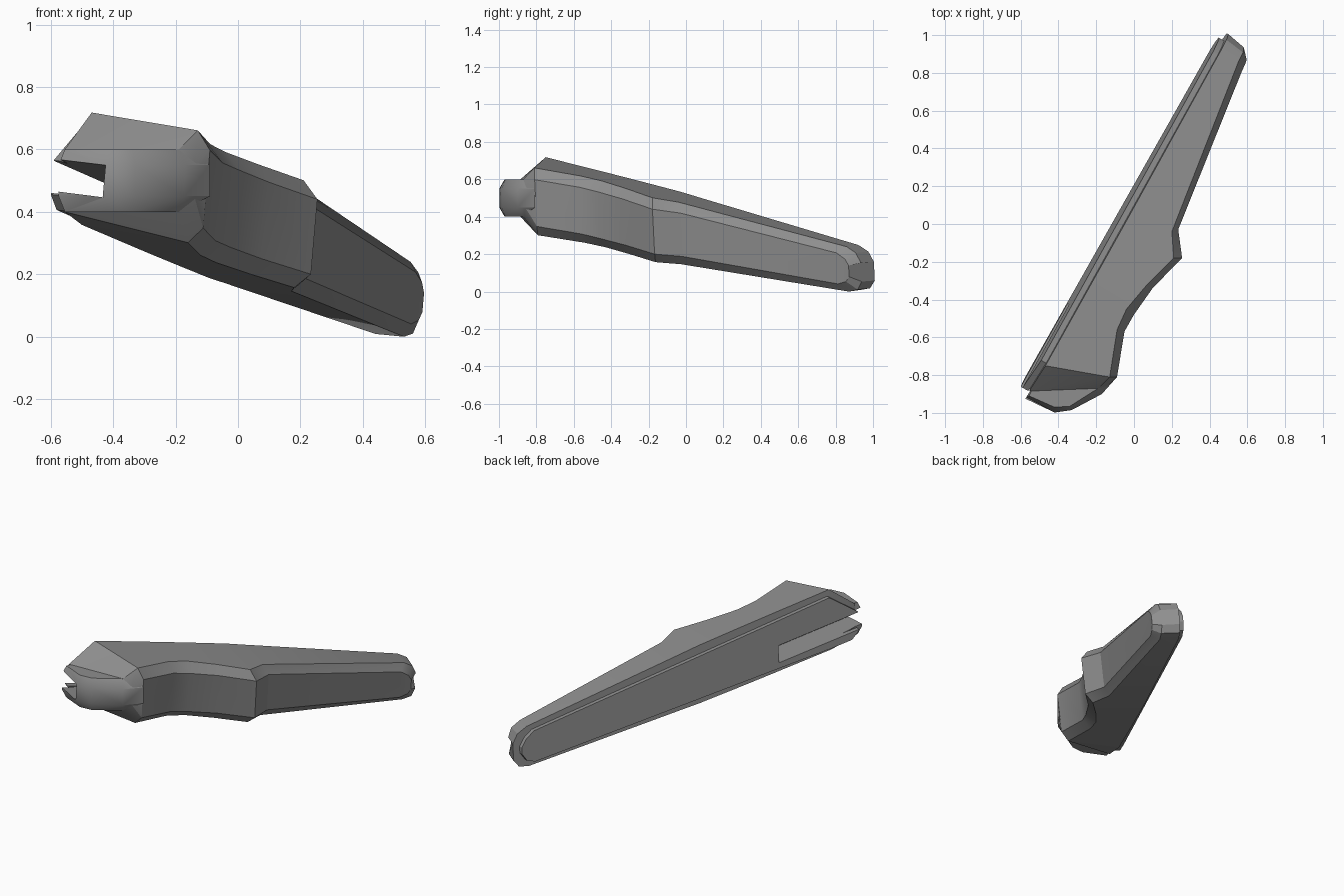
import bpy, bmesh, math
from mathutils import Vector

if "Cube" in bpy.data.objects:
    bpy.data.objects.remove(bpy.data.objects["Cube"])

grey = bpy.data.materials.new("mid grey")
grey.diffuse_color = (0.27, 0.27, 0.27, 1)
grey.use_nodes = True
grey.node_tree.nodes["Principled BSDF"].inputs["Base Color"].default_value = grey.diffuse_color


def pt(s, n, v):
    """Along the sloping handle, outward from its back plane, and up."""
    a = n + 0.1 * v
    return Vector((0.489 * s + 0.872 * a, 0.872 * s - 0.489 * a,
                   0.349 - 0.214 * s - 0.1 * (n + 0.06) + v))


def make(name, bm):
    bmesh.ops.recalc_face_normals(bm, faces=bm.faces)
    me = bpy.data.meshes.new(name)
    bm.to_mesh(me)
    bm.free()
    ob = bpy.data.objects.new(name, me)
    bpy.context.collection.objects.link(ob)
    me.materials.append(grey)
    return ob


def loft(name, rings):
    bm = bmesh.new()
    rows = [[bm.verts.new(p) for p in r] for r in rings]
    k = len(rows[0])
    for a, b in zip(rows, rows[1:]):
        for i in range(k):
            j = (i + 1) % k
            bm.faces.new((a[i], a[j], b[j], b[i]))
    bm.faces.new(rows[0])
    bm.faces.new(rows[-1])
    return make(name, bm)


def hull(name, points):
    bm = bmesh.new()
    for p in points:
        bm.verts.new(p)
    r = bmesh.ops.convex_hull(bm, input=bm.verts[:])
    junk = {g for g in r["geom_interior"] + r["geom_unused"]
            if isinstance(g, bmesh.types.BMVert)}
    bmesh.ops.delete(bm, geom=list(junk), context='VERTS')
    bmesh.ops.dissolve_limit(bm, angle_limit=0.02, verts=bm.verts[:], edges=bm.edges[:])
    return make(name, bm)


# Main body: back edge, shoulder edge and outer panel edge at each station
# (back s, shoulder s, shoulder n, panel s, panel n, half height, panel half height)
stations = [
    (-0.884, -0.77, 0.266, -0.75, 0.305, 0.18, 0.125),
    (-0.532, -0.532, 0.178, -0.521, 0.222, 0.178, 0.125),
    (-0.412, -0.412, 0.168, -0.419, 0.222, 0.177, 0.125),
    (-0.245, -0.245, 0.20, -0.248, 0.24, 0.175, 0.123),
    (-0.054, -0.054, 0.254, -0.032, 0.298, 0.172, 0.12),
    (0.063, 0.063, 0.178, 0.089, 0.207, 0.166, 0.116),
    (1.03, 1.02, 0.05, 0.98, 0.095, 0.12, 0.083),
    (1.09, 1.075, 0.05, 1.03, 0.093, 0.098, 0.06),
    (1.121, 1.10, 0.045, 1.05, 0.092, 0.05, 0.03),
]
rings = []
for sa, sb, nb, sc, nc, h, c in stations:
    rings.append([pt(sa, -0.06, h), pt(sb, nb, h), pt(sc, nc, c),
                  pt(sc, nc, -c), pt(sb, nb, -h), pt(sa, -0.06, -h)])
body = loft("handle_body", rings)

# Sloping neck between the body and the nose
neck_pts = list(rings[0])
for x, y, dz in ((-0.555, -0.885, 0.1), (-0.19, -0.87, 0.1), (-0.14, -0.86, 0.05)):
    neck_pts += [(x, y, 0.5 + dz), (x, y, 0.5 - dz)]
neck = hull("neck", neck_pts)

# Chamfered nose
nose_pts = []
for x, y in ((-0.555, -0.91), (-0.42, -0.97), (-0.34, -0.965), (-0.19, -0.87), (-0.5, -0.80)):
    nose_pts += [(x, y, 0.60), (x, y, 0.40)]
for x, y in ((-0.575, -0.925), (-0.42, -0.998), (-0.33, -0.985), (-0.17, -0.90),
             (-0.09, -0.81), (-0.5, -0.80)):
    nose_pts += [(x, y, 0.55), (x, y, 0.45)]
nose = hull("nose", nose_pts)

# Raised plate on the back
outline = [(-0.87, 0.145), (-1.0, 0.03), (-1.045, -0.01), (-1.045, -0.12), (-1.0, -0.16),
           (-0.87, -0.16), (1.0, -0.095), (1.05, -0.07), (1.08, -0.02), (1.08, 0.02),
           (1.05, 0.06), (1.0, 0.09)]
plate = loft("back_plate", [[pt(s, n, v) for s, v in outline] for n in (-0.09, -0.055)])

# Slot through the nose and into the back
slot = hull("slot_cutter", [pt(s, n, v) for s in (-1.4, -0.54)
                            for n in (-0.3, 0.118) for v in (-0.115, -0.012)])
slot.hide_render = True
slot.hide_set(True)

for ob in (body, neck, nose, plate):
    m = ob.modifiers.new("slot", 'BOOLEAN')
    m.operation = 'DIFFERENCE'
    m.solver = 'EXACT'
    m.object = slot
    bpy.ops.object.select_all(action='DESELECT')
    ob.select_set(True)
    bpy.context.view_layer.objects.active = ob
    bpy.ops.object.modifier_apply(modifier=m.name)
    bpy.ops.object.shade_smooth_by_angle(angle=math.radians(25))
bpy.data.objects.remove(slot)
